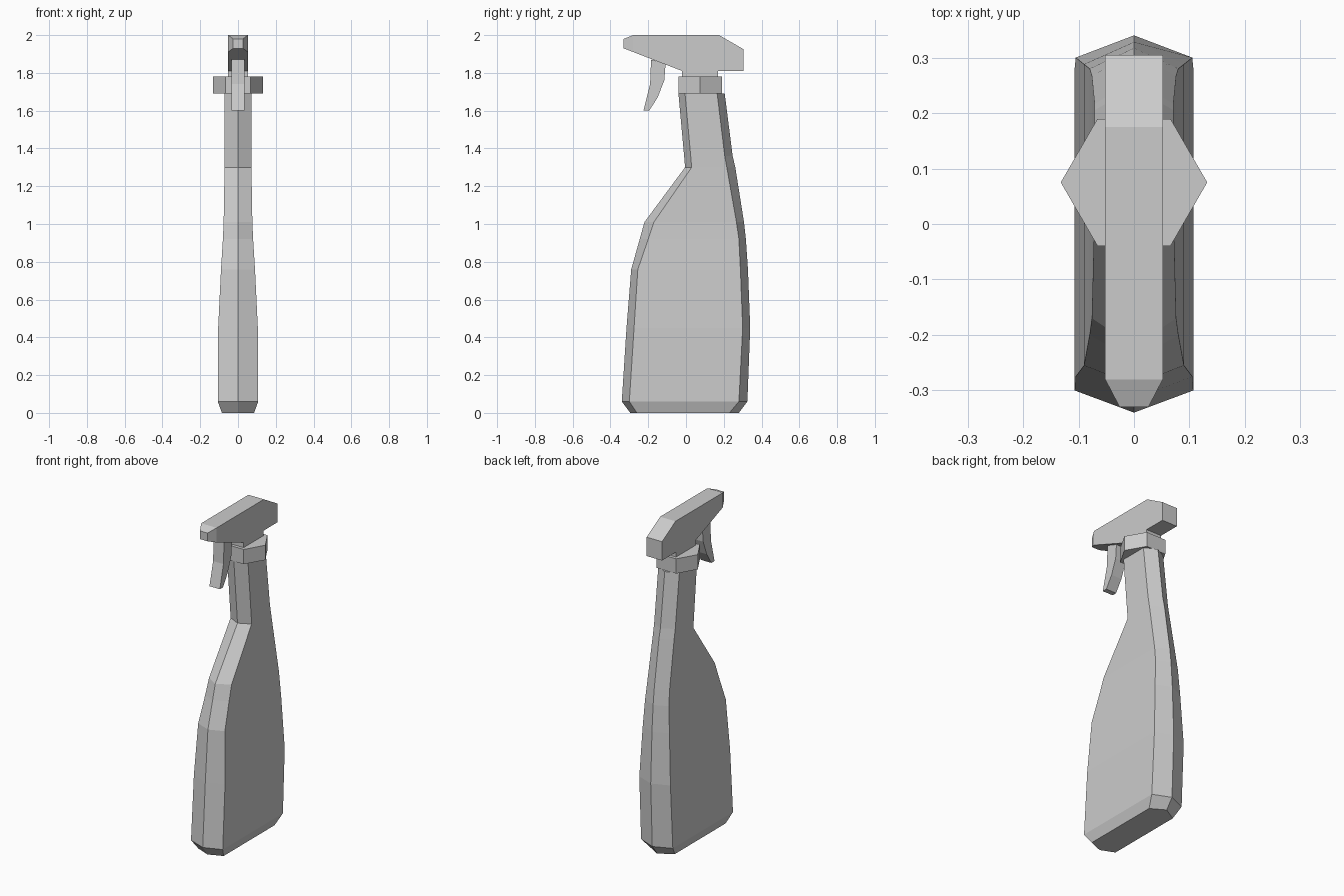
import bpy, bmesh, math
from mathutils import Vector

default = bpy.data.objects.get("Cube")
if default:
    bpy.data.objects.remove(default, do_unlink=True)

grey = bpy.data.materials.new("plain_grey")
grey.use_nodes = True
colour = (0.6, 0.6, 0.6, 1)
grey.diffuse_color = colour
grey.node_tree.nodes["Principled BSDF"].inputs["Base Color"].default_value = colour


def finish(bm, name):
    bmesh.ops.recalc_face_normals(bm, faces=bm.faces[:])
    mesh = bpy.data.meshes.new(name)
    bm.to_mesh(mesh)
    bm.free()
    mesh.materials.append(grey)
    obj = bpy.data.objects.new(name, mesh)
    bpy.context.collection.objects.link(obj)
    return obj


def loft(rings):
    """Skin a stack of matching closed rings and cap both ends."""
    bm = bmesh.new()
    loops = [[bm.verts.new(p) for p in ring] for ring in rings]
    for low, high in zip(loops, loops[1:]):
        count = len(low)
        for i in range(count):
            j = (i + 1) % count
            bm.faces.new((low[i], low[j], high[j], high[i]))
    bm.faces.new(loops[0])
    bm.faces.new(loops[-1])
    return bm


def side_profile(points, half_width):
    """Extrude a (y, z) outline across x."""
    return loft([[(x, y, z) for y, z in points] for x in (-half_width, half_width)])


# Bottle: six-sided sections with pointed front and back
def bottle_ring(z, front, front_corner, back_corner, back, w):
    return [(0, front, z), (w, front_corner, z), (w, back_corner, z),
            (0, back, z), (-w, back_corner, z), (-w, front_corner, z)]


sections = [
    # height, front ridge, front corner, back corner, back ridge, half width
    (0.00, -0.295, -0.26, 0.23, 0.28, 0.085),
    (0.06, -0.34, -0.30, 0.28, 0.325, 0.107),
    (0.45, -0.315, -0.275, 0.30, 0.34, 0.105),
    (0.76, -0.29, -0.255, 0.288, 0.328, 0.09),
    (0.92, -0.245, -0.20, 0.28, 0.317, 0.08),
    (1.01, -0.22, -0.17, 0.267, 0.307, 0.076),
    (1.30, -0.005, 0.03, 0.216, 0.261, 0.071),
    (1.36, -0.01, 0.025, 0.205, 0.247, 0.071),
    (1.69, -0.04, -0.005, 0.165, 0.205, 0.071),
]
finish(loft([bottle_ring(*s) for s in sections]), "bottle")

# Screw collar: hexagon with points to left and right
radius, centre = 0.132, 0.075
finish(loft([[(radius * math.cos(i * math.pi / 3),
               centre + radius * math.sin(i * math.pi / 3), z) for i in range(6)]
             for z in (1.69, 1.78)]), "collar")

# Short neck between the collar and the head
finish(side_profile([(-0.02, 1.78), (0.17, 1.78), (0.17, 1.83), (-0.02, 1.83)], 0.052),
       "head_neck")

# Spray head with the nose tapering to a small nozzle
head = side_profile([(-0.33, 1.93), (-0.33, 1.98), (-0.28, 2.0), (0.175, 2.0),
                     (0.305, 1.925), (0.305, 1.81), (-0.02, 1.81)], 0.052)
bmesh.ops.bisect_plane(head, geom=head.verts[:] + head.edges[:] + head.faces[:],
                       dist=0.0005, plane_co=Vector((0, -0.28, 0)),
                       plane_no=Vector((0, 1, 0)))
for v in head.verts:
    if v.co.y < -0.3:
        v.co.x *= 0.5
finish(head, "spray_head")

# Curved trigger
finish(side_profile([(-0.185, 1.87), (-0.19, 1.74), (-0.225, 1.60), (-0.195, 1.60),
                     (-0.15, 1.67), (-0.115, 1.76), (-0.108, 1.85)], 0.035), "trigger")
